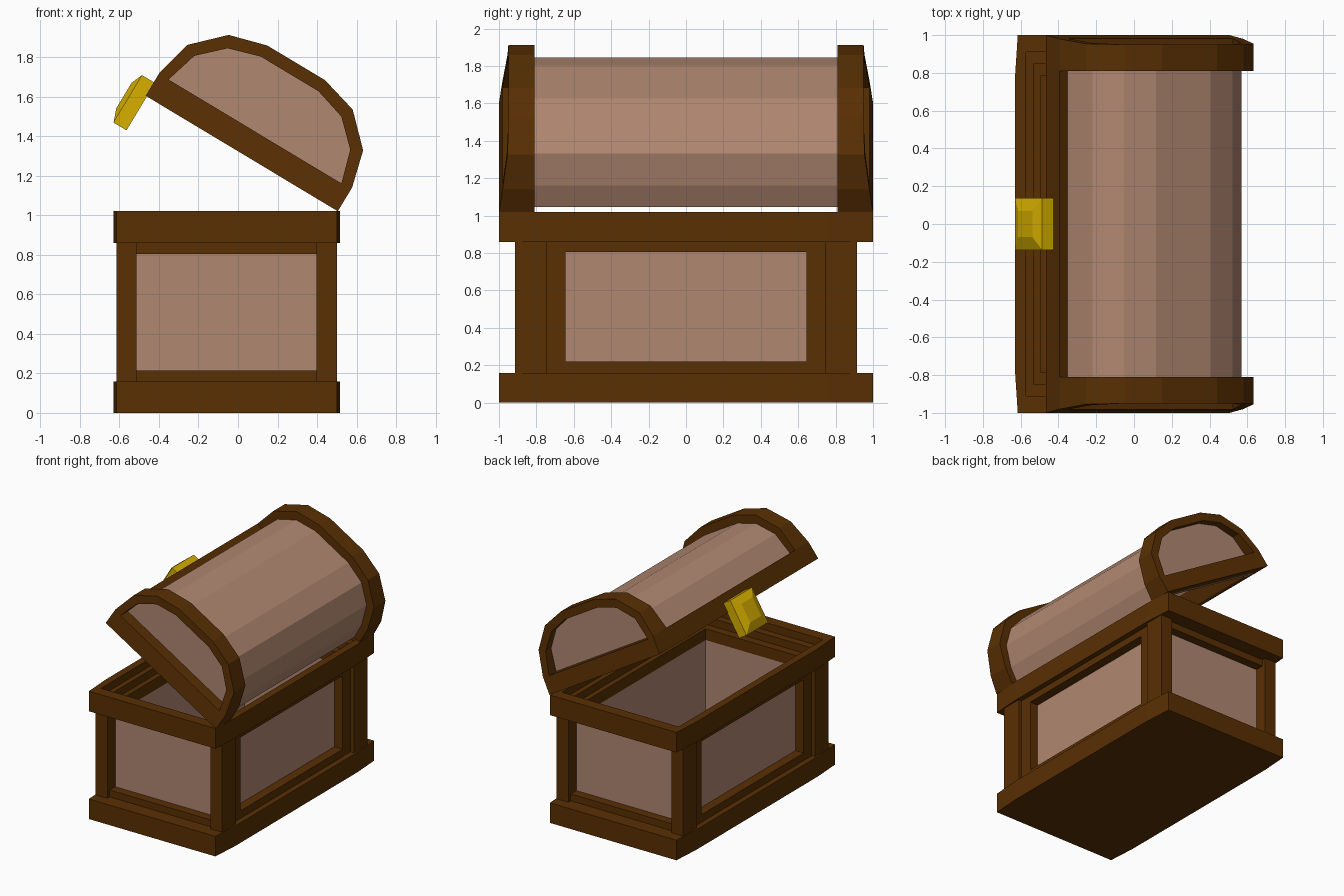
import bpy, bmesh, math

if "Cube" in bpy.data.objects:
    bpy.data.objects.remove(bpy.data.objects["Cube"])


def material(name, rgb):
    m = bpy.data.materials.new(name)
    m.diffuse_color = (*rgb, 1)
    m.use_nodes = True
    m.node_tree.nodes["Principled BSDF"].inputs["Base Color"].default_value = m.diffuse_color
    return m


WOOD = material("dark_wood", (0.10, 0.029, 0.001))
PANEL = material("pale_wood", (0.44, 0.245, 0.165))
GOLD = material("gold", (0.68, 0.43, 0.0))


def build(name, verts, faces, mat):
    bm = bmesh.new()
    vs = [bm.verts.new(v) for v in verts]
    for f in faces:
        bm.faces.new([vs[i] for i in f])
    bmesh.ops.recalc_face_normals(bm, faces=bm.faces)
    me = bpy.data.meshes.new(name)
    bm.to_mesh(me)
    bm.free()
    me.materials.append(mat)
    ob = bpy.data.objects.new(name, me)
    bpy.context.collection.objects.link(ob)
    return ob


def prism(name, a, b, mat):
    """Solid between two matching loops."""
    n = len(a)
    sides = [(i, (i + 1) % n, n + (i + 1) % n, n + i) for i in range(n)]
    return build(name, a + b, sides + [tuple(range(n)), tuple(range(n, 2 * n))], mat)


def ring(name, outer, inner, z0, z1, mat):
    """Flat frame between two matching xy outlines."""
    n = len(outer)
    loops = [(outer, z0), (outer, z1), (inner, z1), (inner, z0)]
    verts = [(x, y, z) for pts, z in loops for x, y in pts]
    faces = [(k * n + i, k * n + (i + 1) % n,
              (k + 1) % 4 * n + (i + 1) % n, (k + 1) % 4 * n + i)
             for k in range(4) for i in range(n)]
    return build(name, verts, faces, mat)


def box(name, x, y, z, mat):
    rect = [(x[0], y[0]), (x[1], y[0]), (x[1], y[1]), (x[0], y[1])]
    return prism(name, [(*p, z[0]) for p in rect], [(*p, z[1]) for p in rect], mat)


# ---------------------------------------------------------------- chest body
CX = -0.0575


def outline(dx, dy, bulge=0.0):
    q = [(dx, -dy), (dx + bulge, -0.77), (dx + bulge, 0.77), (dx, dy)]
    return [(CX + x, y) for x, y in q] + [(CX - x, -y) for x, y in q]


foot = outline(0.558, 1.0, 0.015)
prism("base_plinth", [(*p, 0) for p in foot], [(*p, 0.16) for p in foot], WOOD)
ring("top_rim", foot, outline(0.515, 0.91), 0.86, 1.02, WOOD)
ring("upper_ledge", outline(0.53, 0.92), outline(0.475, 0.85), 0.86, 0.96, WOOD)
ring("lower_ledge", outline(0.50, 0.87), outline(0.435, 0.785), 0.81, 0.90, WOOD)
ring("wall_panels", outline(0.457, 0.815), outline(0.437, 0.787), 0.16, 0.85, PANEL)

for sx in (-1, 1):
    def xs(a, b):
        return sorted((CX + sx * a, CX + sx * b))
    # corner posts and side stiles
    for sy in (-1, 1):
        def ys(a, b):
            return sorted((sy * a, sy * b))
        box("corner_post", xs(0.455, 0.558), ys(0.81, 0.915), (0.16, 0.86), WOOD)
        box("corner_post_return", xs(0.455, 0.558), ys(0.745, 0.81), (0.16, 0.86), WOOD)
        box("side_frame_stile", xs(0.455, 0.53), ys(0.645, 0.75), (0.16, 0.86), WOOD)
    # long side rails
    for z in ((0.16, 0.22), (0.805, 0.86)):
        box("side_frame_rail", xs(0.455, 0.53), (-0.65, 0.65), z, WOOD)
# end rails
for sy in (-1, 1):
    for z in ((0.16, 0.215), (0.805, 0.86)):
        box("end_frame_rail", (CX - 0.456, CX + 0.456), sorted((sy * 0.81, sy * 0.885)), z, WOOD)

# ------------------------------------------------- lid, in tilted coordinates
TILT = math.radians(31)
C, S = math.cos(TILT), math.sin(TILT)


def lid(s, y, h):
    return (0.019 + s * C + h * S, y, 1.312 - s * S + h * C)


def arch(half):
    return half + [(-s, h) for s, h in reversed(half)]


OUT = arch([(0.567, 0), (0.567, 0.14), (0.518, 0.33), (0.366, 0.48), (0.17, 0.535)])
INN = arch([(0.515, 0), (0.51, 0.13), (0.46, 0.30), (0.335, 0.42), (0.17, 0.47)])
CORE = arch([(0.49, 0), (0.485, 0.12), (0.437, 0.285), (0.322, 0.397), (0.165, 0.445)])


def end_y(h):
    """Lid ends lean inward towards the crown."""
    return 1.0 - 0.05 * min(1, h / 0.36)


def lid_prism(name, prof, ya, yb, mat):
    return prism(name, [lid(s, ya(h), h) for s, h in prof],
                 [lid(s, yb(h), h) for s, h in prof], mat)


def arch_shell(name, outer, inner, ya, yb, mat):
    n = len(outer)
    verts = [lid(s, f(h), h) for p, f in ((outer, ya), (outer, yb), (inner, yb), (inner, ya))
             for s, h in p]
    faces = [(k * n + i, k * n + i + 1, (k + 1) % 4 * n + i + 1, (k + 1) % 4 * n + i)
             for k in range(4) for i in range(n - 1)]
    faces += [(0, n, 2 * n, 3 * n), (n - 1, 2 * n - 1, 3 * n - 1, 4 * n - 1)]
    return build(name, verts, faces, mat)


arch_shell("lid_barrel", INN, CORE, lambda h: -0.87, lambda h: 0.87, PANEL)
for sy in (-1, 1):
    arch_shell("lid_end_arch", OUT, INN, lambda h: sy * 0.81, lambda h: sy * end_y(h), WOOD)
    lid_prism("lid_end_panel", INN, lambda h: sy * 0.86, lambda h: sy * 0.89, PANEL)
    bar = [(-0.515, 0), (0.515, 0), (0.51, 0.13), (-0.51, 0.13)]
    lid_prism("lid_end_bar", bar, lambda h: sy * 0.85, lambda h: sy * end_y(h), WOOD)
# front rail of the lid
rail = [(-0.567, 0), (-0.48, 0), (-0.48, 0.13), (-0.51, 0.13), (-0.567, 0.14)]
lid_prism("lid_front_rail", rail, lambda h: -0.81, lambda h: 0.81, WOOD)


# ---------------------------------------------------------------- gold latch
def plate(s, w, h0, h1):
    return [lid(s, y, h) for y, h in ((-w, h0), (w, h0), (w, h1), (-w, h1))]


prism("latch_plate", plate(-0.56, 0.137, -0.20, 0.08), plate(-0.637, 0.137, -0.20, 0.08), GOLD)
prism("latch_boss", plate(-0.637, 0.136, -0.199, 0.079), plate(-0.662, 0.07, -0.13, 0.02), GOLD)
